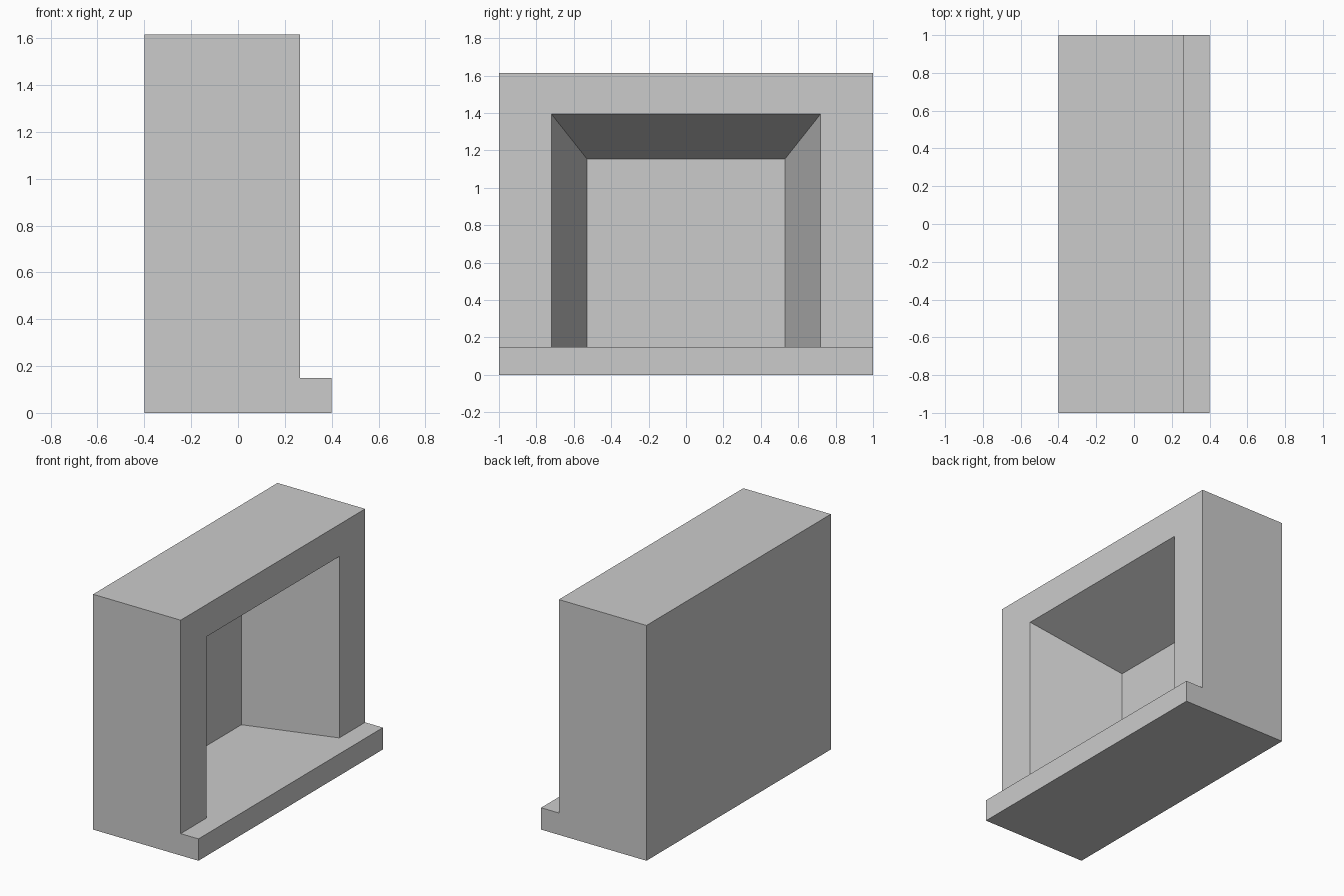
import bpy
import bmesh

if "Cube" in bpy.data.objects:
    bpy.data.objects.remove(bpy.data.objects["Cube"], do_unlink=True)

# Main dimensions
BACK, WALL, LEDGE = -0.4, 0.265, 0.4
HALF, TOP, FLOOR = 1.0, 1.615, 0.15
NICHE_X = -0.345

grey = bpy.data.materials.new("plain grey")
grey.use_nodes = True
colour = (0.6, 0.6, 0.6, 1)
grey.diffuse_color = colour
grey.node_tree.nodes["Principled BSDF"].inputs["Base Color"].default_value = colour

bm = bmesh.new()


def arch(x, half, top):
    """Open rectangle of four points standing on the niche floor."""
    corners = ((-half, FLOOR), (-half, top), (half, top), (half, FLOOR))
    return [bm.verts.new((x, y, z)) for y, z in corners]


# Outlines: wall front, niche mouth and niche back
outer = arch(WALL, HALF, TOP)
mouth = arch(WALL, 0.72, 1.395)
inner = arch(NICHE_X, 0.53, 1.155)

# Wall front and the splayed niche sides
for rim, loop in ((outer, mouth), (mouth, inner)):
    for i in range(3):
        bm.faces.new((rim[i], rim[i + 1], loop[i + 1], loop[i]))
bm.faces.new(inner)

# Body ends: stepped profile on each side
ends = []
for i, y in enumerate((-HALF, HALF)):
    points = ((BACK, TOP), (BACK, 0), (LEDGE, 0), (LEDGE, FLOOR))
    rest = [bm.verts.new((x, y, z)) for x, z in points]
    lower, upper = (outer[0], outer[1]) if i == 0 else (outer[3], outer[2])
    bm.faces.new([upper] + rest + [lower])
    ends.append([upper] + rest)

# Top, back, underside and ledge front
for i in range(4):
    bm.faces.new((ends[0][i], ends[0][i + 1], ends[1][i + 1], ends[1][i]))

# Ledge top running into the niche floor
bm.faces.new((ends[0][4], outer[0], mouth[0], inner[0],
              inner[3], mouth[3], outer[3], ends[1][4]))

bmesh.ops.dissolve_limit(bm, angle_limit=0.01, verts=bm.verts[:], edges=bm.edges[:])
bmesh.ops.recalc_face_normals(bm, faces=bm.faces[:])
mesh = bpy.data.meshes.new("fireplace_surround")
bm.to_mesh(mesh)
bm.free()
mesh.materials.append(grey)
surround = bpy.data.objects.new("fireplace_surround", mesh)
bpy.context.collection.objects.link(surround)
